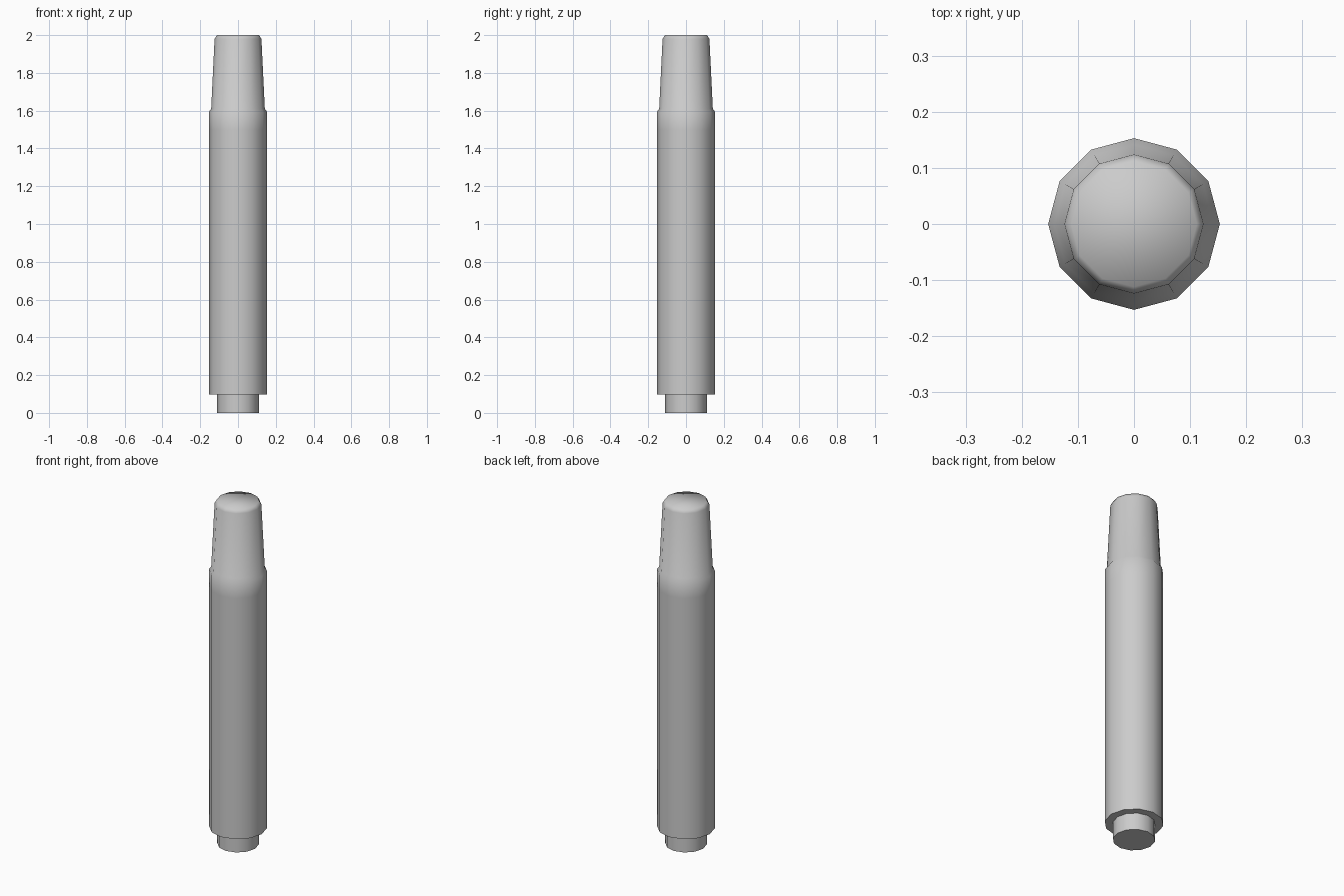
import bpy, bmesh, math

if "Cube" in bpy.data.objects:
    bpy.data.objects.remove(bpy.data.objects["Cube"])

SIDES = 12


def lathe(name, profile):
    """Revolve (radius, z) rings into a closed 12-sided solid."""
    bm = bmesh.new()
    rings = []
    for r, z in profile:
        rings.append([bm.verts.new((r * math.cos(2 * math.pi * i / SIDES),
                                    r * math.sin(2 * math.pi * i / SIDES), z))
                      for i in range(SIDES)])
    for a, b in zip(rings, rings[1:]):
        for i in range(SIDES):
            j = (i + 1) % SIDES
            bm.faces.new((a[i], a[j], b[j], b[i]))
    bm.faces.new(rings[0][::-1])
    bm.faces.new(rings[-1])
    mesh = bpy.data.meshes.new(name)
    bm.to_mesh(mesh)
    bm.free()
    obj = bpy.data.objects.new(name, mesh)
    bpy.context.collection.objects.link(obj)
    # smooth bevels, crisp 90 degree steps
    bpy.ops.object.select_all(action='DESELECT')
    obj.select_set(True)
    bpy.context.view_layer.objects.active = obj
    bpy.ops.object.shade_smooth_by_angle(angle=math.radians(65))
    return obj


# end plug, barrel, shoulder and tapered cap in one turned profile
lathe("marker_pen", [
    (0.11, 0.0), (0.11, 0.097),       # end plug
    (0.153, 0.097), (0.153, 1.50),    # barrel
    (0.153, 1.595), (0.142, 1.61),    # shoulder
    (0.124, 1.98), (0.112, 2.0),      # tapered cap
])
